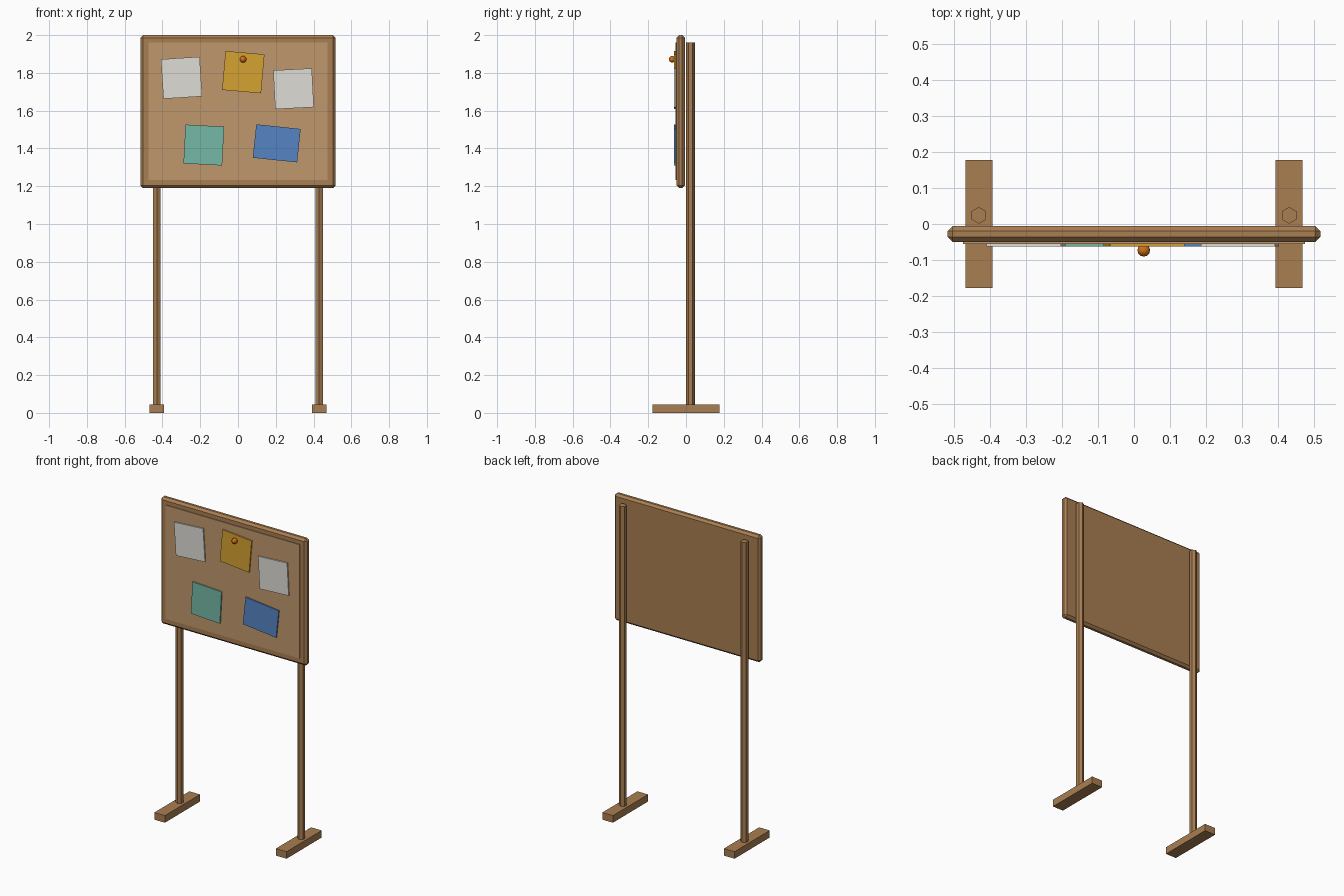
import bpy
from math import radians

if "Cube" in bpy.data.objects:
    bpy.data.objects.remove(bpy.data.objects["Cube"])


def material(name, rgb):
    m = bpy.data.materials.new(name)
    m.diffuse_color = (*rgb, 1)
    m.use_nodes = True
    m.node_tree.nodes["Principled BSDF"].inputs["Base Color"].default_value = m.diffuse_color
    return m


WOOD = material("wood", (0.40, 0.21, 0.085))
CORK = material("cork", (0.53, 0.31, 0.15))
WHITE = material("white_paper", (0.74, 0.72, 0.67))
YELLOW = material("yellow_paper", (0.66, 0.36, 0.03))
TEAL = material("teal_paper", (0.18, 0.48, 0.38))
BLUE = material("blue_paper", (0.09, 0.23, 0.55))
ORANGE = material("orange_pin", (0.65, 0.16, 0.01))


def finish(name, mat):
    ob = bpy.context.object
    ob.name = name
    ob.data.materials.append(mat)
    return ob


def box(name, center, size, mat, tilt=0, bevel=0):
    bpy.ops.mesh.primitive_cube_add(size=1, location=center)
    ob = finish(name, mat)
    ob.scale = size
    bpy.ops.object.transform_apply(location=False, rotation=False, scale=True)
    # positive tilt turns counter-clockwise when seen from the front
    ob.rotation_euler.y = -radians(tilt)
    if bevel:
        mod = ob.modifiers.new("chamfer", 'BEVEL')
        mod.width = bevel
        mod.segments = 1
    return ob


# Board frame and cork face
box("board_frame", (0, -0.028, 1.595), (1.034, 0.044, 0.81), WOOD, bevel=0.014)
box("cork_panel", (0, -0.045, 1.597), (0.948, 0.02, 0.727), CORK)

# Pinned papers: x, z, width, height, tilt
papers = [
    ("white_paper_left", -0.299, 1.774, 0.206, 0.210, 3.7, WHITE),
    ("yellow_paper", 0.028, 1.804, 0.207, 0.207, -5, YELLOW),
    ("white_paper_right", 0.294, 1.716, 0.205, 0.206, 3, WHITE),
    ("teal_paper", -0.181, 1.418, 0.205, 0.206, -3, TEAL),
    ("blue_paper", 0.205, 1.427, 0.236, 0.178, -6, BLUE),
]
for name, x, z, w, h, tilt, mat in papers:
    box(name, (x, -0.059, z), (w, 0.008, h), mat, tilt)

# Round push pin
bpy.ops.mesh.primitive_uv_sphere_add(segments=12, ring_count=8, radius=0.0175,
                                     location=(0.027, -0.073, 1.872))
finish("push_pin", ORANGE)

# Hexagonal posts standing on flat feet
for side, x in (("left", -0.43), ("right", 0.43)):
    bpy.ops.mesh.primitive_cylinder_add(vertices=6, radius=0.023, depth=1.94,
                                        location=(x, 0.024, 0.99))
    finish(side + "_post", WOOD)
    box(side + "_foot", (x, 0, 0.0225), (0.075, 0.355, 0.045), WOOD)
